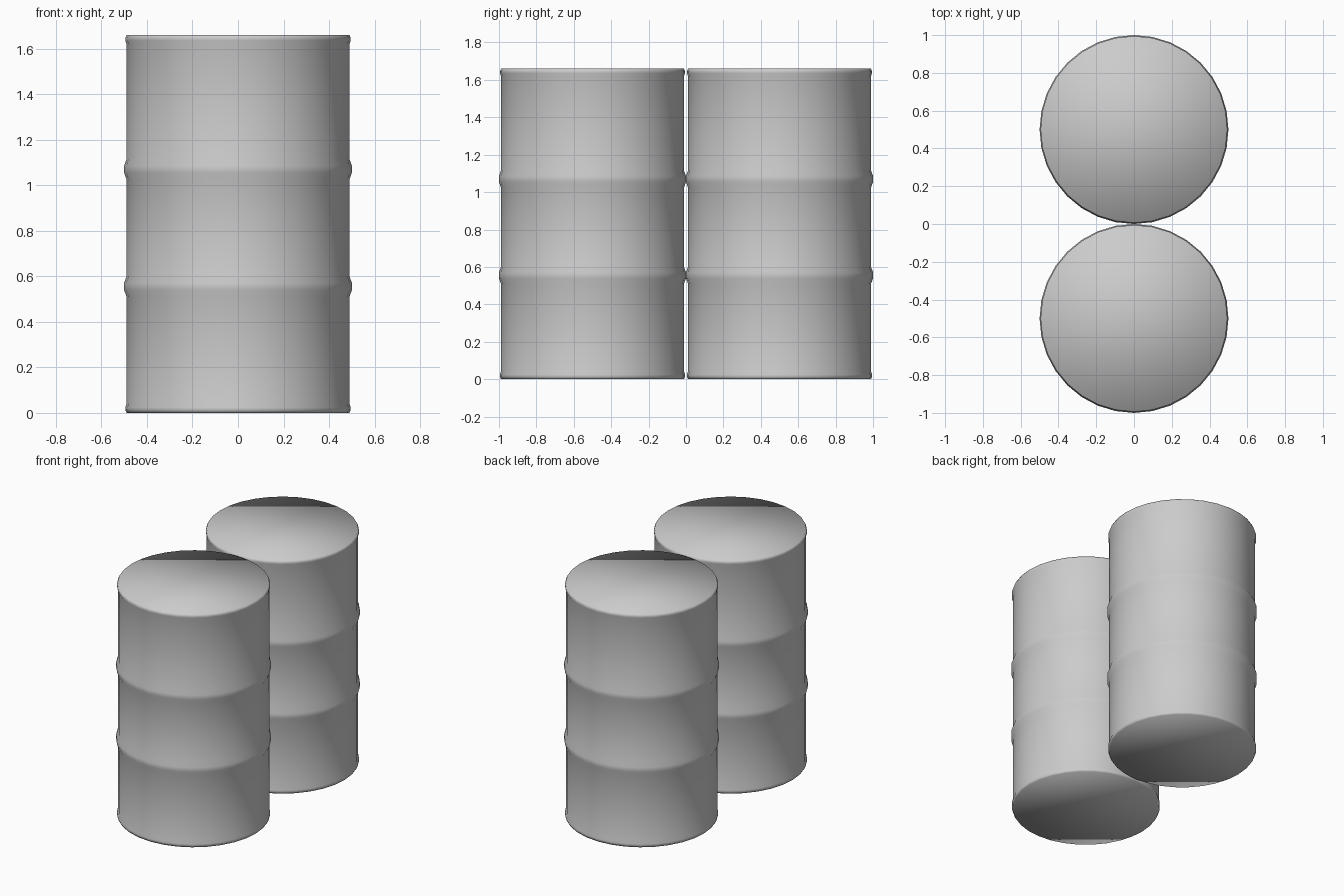
import bpy
import bmesh
from math import cos, sin, tau

cube = bpy.data.objects.get("Cube")
if cube:
    bpy.data.objects.remove(cube, do_unlink=True)

SIDES = 32
HEIGHT = 1.66
BODY, RIM, HOOP = 0.489, 0.495, 0.5

steel = bpy.data.materials.new("grey steel")
steel.use_nodes = True
colour = (0.6, 0.6, 0.6, 1)
steel.diffuse_color = colour
steel.node_tree.nodes["Principled BSDF"].inputs["Base Color"].default_value = colour


def hoop(z):
    """Raised rolling hoop around the drum."""
    return [(BODY, z - 0.046), (HOOP, z - 0.016), (HOOP, z + 0.016), (BODY, z + 0.046)]


# Drum profile: bottom rim, two hoops, top rim
rim = [(0.489, 0), (RIM, 0.013), (RIM, 0.024), (BODY, 0.042)]
top_rim = [(r, HEIGHT - z) for r, z in reversed(rim)]
profile = rim + hoop(0.555) + hoop(1.07) + top_rim


def make_drum(name, y):
    bm = bmesh.new()
    rings = [[bm.verts.new((r * cos(tau * i / SIDES), r * sin(tau * i / SIDES), z))
              for i in range(SIDES)] for r, z in profile]
    # Side wall
    for low, high in zip(rings, rings[1:]):
        for i in range(SIDES):
            j = (i + 1) % SIDES
            bm.faces.new((low[i], low[j], high[j], high[i]))
    # Flat base and lid
    bm.faces.new(rings[0][::-1])
    bm.faces.new(rings[-1])
    # Soft shading runs over the rims too
    for face in bm.faces:
        face.smooth = True
    mesh = bpy.data.meshes.new(name)
    bm.to_mesh(mesh)
    bm.free()
    mesh.materials.append(steel)
    drum = bpy.data.objects.new(name, mesh)
    drum.location.y = y
    bpy.context.collection.objects.link(drum)


make_drum("front_drum", -0.5)
make_drum("back_drum", 0.5)
